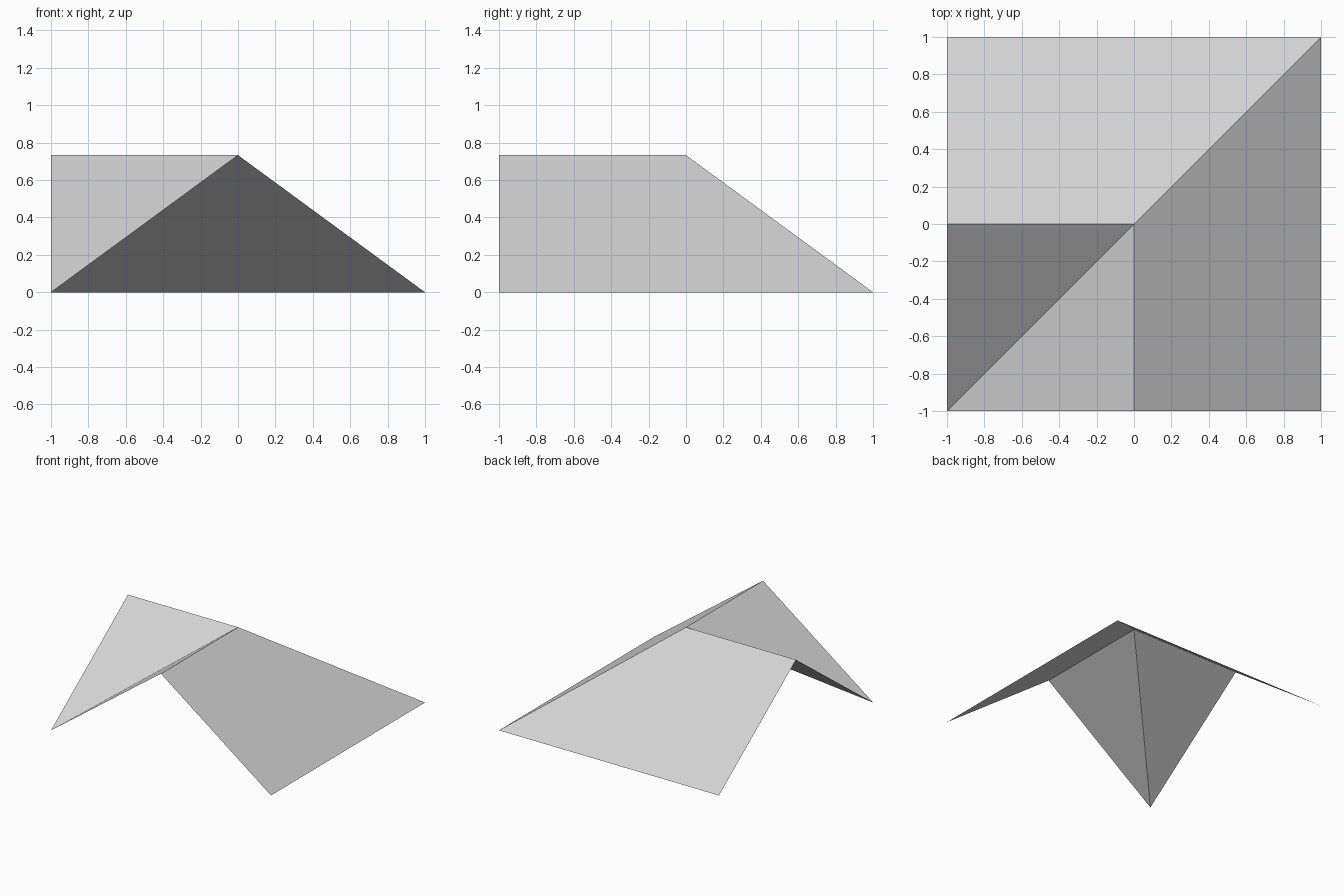
import bpy
import bmesh

RIDGE = 0.733   # ridge height
HALF = 1.0      # half width of the square footprint

cube = bpy.data.objects.get("Cube")
if cube:
    bpy.data.objects.remove(cube, do_unlink=True)

# Single plain colour
grey = bpy.data.materials.new("light_grey")
grey.use_nodes = True
colour = (0.65, 0.65, 0.65, 1.0)
grey.diffuse_color = colour
grey.node_tree.nodes["Principled BSDF"].inputs["Base Color"].default_value = colour

# Gable profile: offset across the ridge, height
PROFILE = [(-HALF, 0.0), (0.0, RIDGE), (HALF, 0.0)]


def roof_wing(name, swap):
    """Open gable sheet, straight at one end and mitred on the diagonal."""
    bm = bmesh.new()

    def vert(along, across, z):
        x, y = (across, along) if swap else (along, across)
        return bm.verts.new((x, y, z))

    rows = [(vert(-HALF, d, z), vert(d, d, z)) for d, z in PROFILE]
    for (a, b), (c, d) in zip(rows, rows[1:]):
        bm.faces.new((a, b, d, c))
    # The inner eave shrinks to a point in the valley corner
    bmesh.ops.remove_doubles(bm, verts=bm.verts[:], dist=0.0001)
    bm.normal_update()
    for face in bm.faces:
        if face.normal.z < 0:
            face.normal_flip()

    mesh = bpy.data.meshes.new(name)
    bm.to_mesh(mesh)
    bm.free()
    mesh.materials.append(grey)
    wing = bpy.data.objects.new(name, mesh)
    bpy.context.collection.objects.link(wing)
    return wing


# Two wings meeting at the hip and valley
roof_wing("back_roof_wing", False)
roof_wing("left_roof_wing", True)
